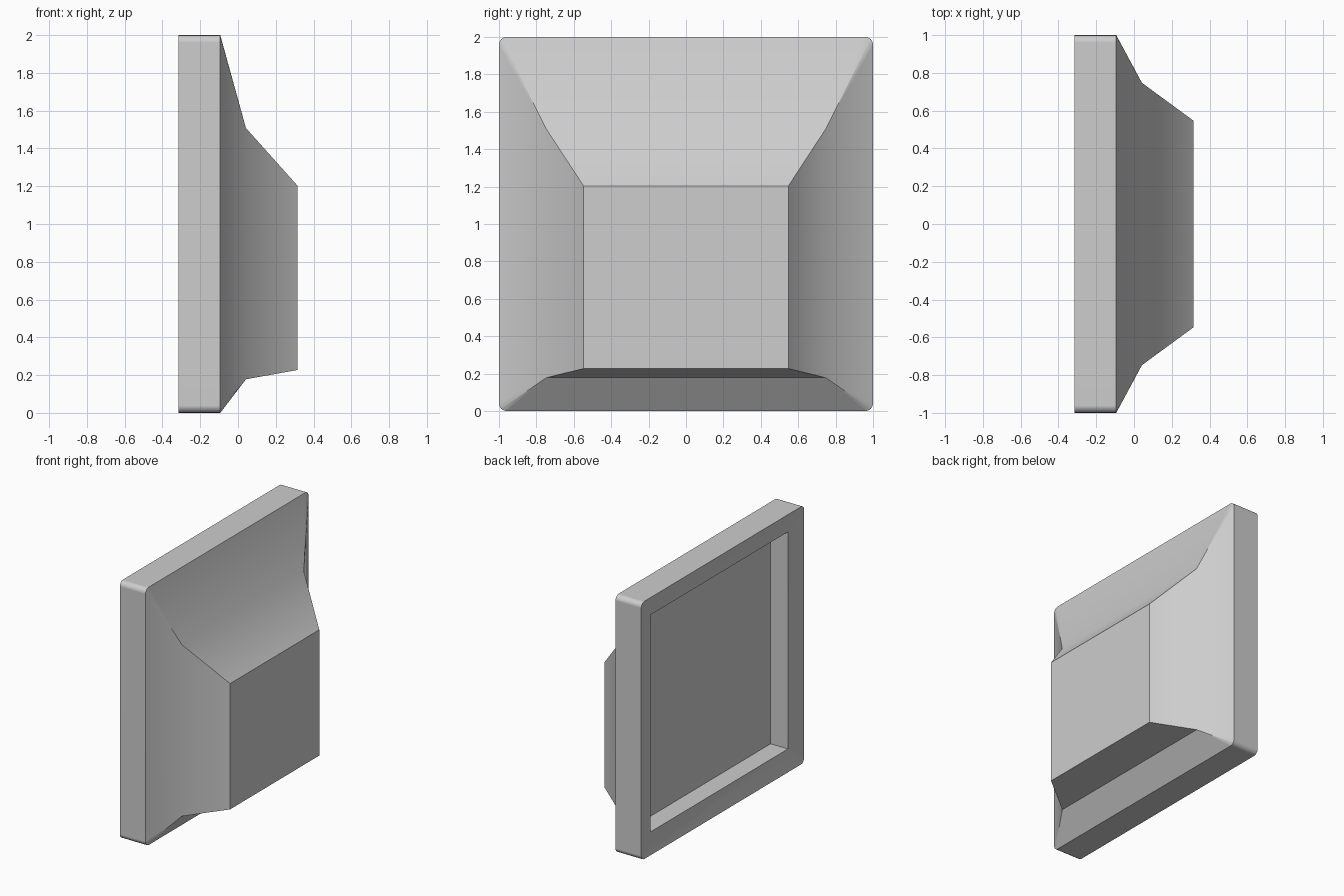
import bpy, bmesh, math

cube = bpy.data.objects.get("Cube")
if cube:
    bpy.data.objects.remove(cube, do_unlink=True)

STEPS = 4  # segments per rounded corner


def section(bm, x, y0, y1, z0, z1, radius=0.0):
    """Rectangle across x with rounded corners, as a loop of verts."""
    verts = []
    corners = [(y1, z1, -1, -1), (y0, z1, 1, -1), (y0, z0, 1, 1), (y1, z0, -1, 1)]
    for i, (y, z, sy, sz) in enumerate(corners):
        for s in range(STEPS + 1):
            a = math.pi / 2 * (i + s / STEPS)
            verts.append(bm.verts.new((x,
                                       y + radius * (sy + math.cos(a)),
                                       z + radius * (sz + math.sin(a)))))
    return verts


def loft(bm, loops):
    """Bridge successive loops and cap both ends."""
    for a, b in zip(loops, loops[1:]):
        n = len(a)
        for i in range(n):
            j = (i + 1) % n
            bm.faces.new((a[i], a[j], b[j], b[i]))
    bm.faces.new(loops[0])
    bm.faces.new(loops[-1])
    bmesh.ops.remove_doubles(bm, verts=bm.verts, dist=1e-4)
    bmesh.ops.recalc_face_normals(bm, faces=bm.faces)


# Single grey finish
GREY = (0.61, 0.61, 0.61, 1)
grey = bpy.data.materials.new("plain_grey")
grey.use_nodes = True
grey.diffuse_color = GREY
grey.node_tree.nodes["Principled BSDF"].inputs["Base Color"].default_value = GREY

bm = bmesh.new()
recess = (-0.842, 0.842, 0.158, 1.842)
slab = (-1, 1, 0, 2, 0.04)
loft(bm, [
    section(bm, -0.137, *recess),                   # recess floor
    section(bm, -0.286, *recess),                   # recess mouth, rim dips inward
    section(bm, -0.315, *slab),                     # slab back
    section(bm, -0.094, *slab),                     # slab front
    section(bm, 0.042, -0.747, 0.747, 0.178, 1.508),  # waist of the flare
    section(bm, 0.315, -0.547, 0.547, 0.227, 1.203),  # flat end of the block
])

# Crisp mitre from each slab corner to the waist
for edge in bm.edges:
    a, b = sorted((v.co for v in edge.verts), key=lambda co: co.x)
    on_diagonal = abs(abs(a.y) - abs(a.z - 1)) < 1e-4
    if a.x < 0 < b.x and on_diagonal:
        edge.smooth = False

mesh = bpy.data.meshes.new("flared_panel")
bm.to_mesh(mesh)
bm.free()
mesh.materials.append(grey)
panel = bpy.data.objects.new("flared_panel", mesh)
bpy.context.collection.objects.link(panel)

# Soft flare, crisp edges
bpy.ops.object.select_all(action='DESELECT')
panel.select_set(True)
bpy.context.view_layer.objects.active = panel
bpy.ops.object.shade_smooth_by_angle(angle=math.radians(30))
weighted = panel.modifiers.new("even_shading", 'WEIGHTED_NORMAL')
weighted.keep_sharp = True
